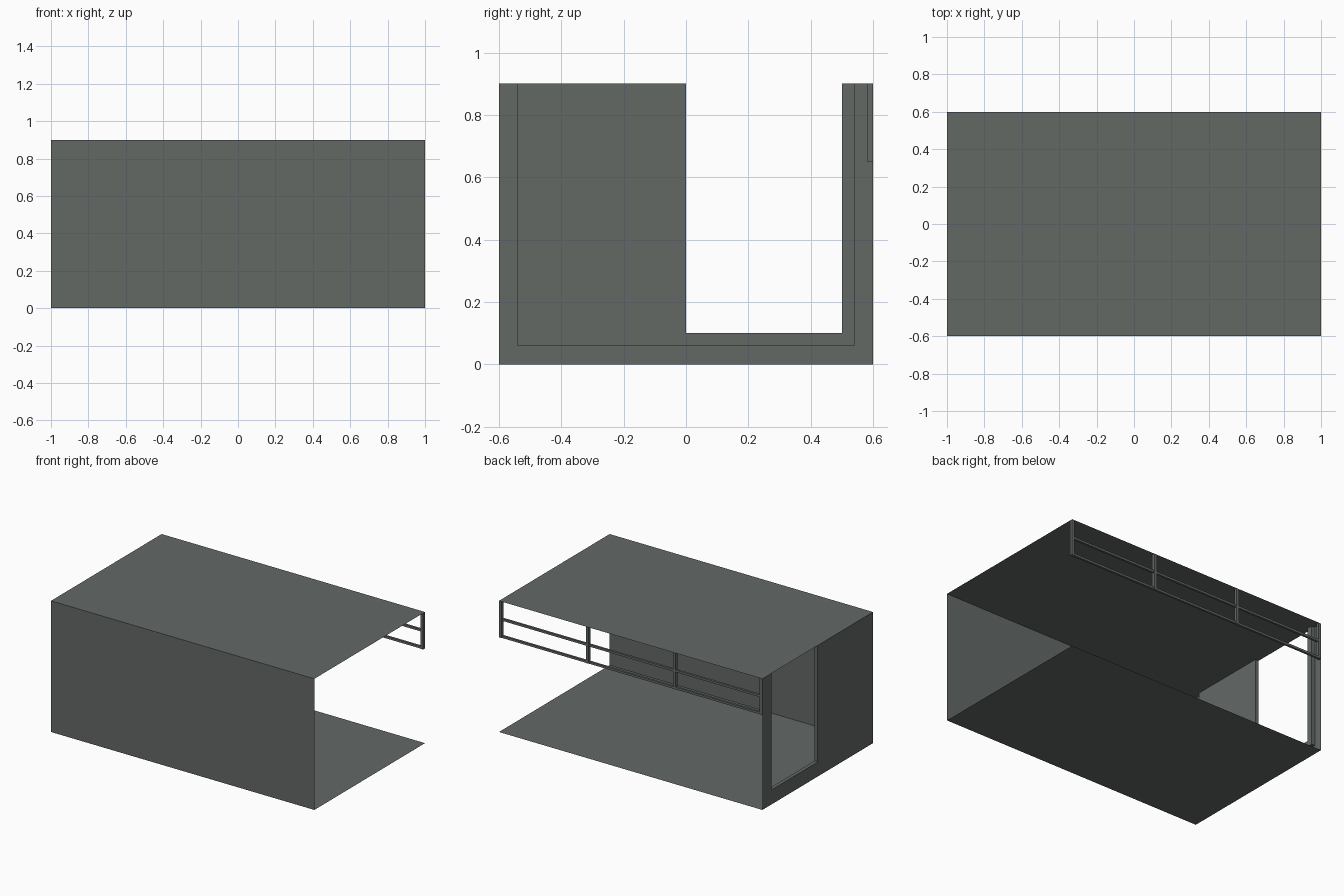
import bpy

if "Cube" in bpy.data.objects:
    bpy.data.objects.remove(bpy.data.objects["Cube"])

grey = bpy.data.materials.new("dark green grey")
grey.diffuse_color = (0.125, 0.14, 0.131, 1)
grey.use_nodes = True
grey.node_tree.nodes["Principled BSDF"].inputs["Base Color"].default_value = grey.diffuse_color


def mesh_object(name, verts, faces):
    me = bpy.data.meshes.new(name)
    me.from_pydata(verts, [], faces)
    me.materials.append(grey)
    me.update()
    ob = bpy.data.objects.new(name, me)
    bpy.context.collection.objects.link(ob)
    return ob


def box(name, x0, x1, y0, y1, z0, z1):
    v = [(x, y, z) for x in (x0, x1) for y in (y0, y1) for z in (z0, z1)]
    f = [(0, 1, 3, 2), (4, 6, 7, 5), (0, 4, 5, 1),
         (2, 3, 7, 6), (0, 2, 6, 4), (1, 5, 7, 3)]
    return mesh_object(name, v, f)


X, Y, H = 1.0, 0.6, 0.9

# Thin sheets: floor, roof and front wall
mesh_object("floor", [(-X, -Y, 0), (-X, Y, 0), (X, Y, 0), (X, -Y, 0)], [(0, 1, 2, 3)])
mesh_object("roof", [(-X, -Y, H), (X, -Y, H), (X, Y, H), (-X, Y, H)], [(0, 1, 2, 3)])
mesh_object("front_wall", [(-X, -Y, 0), (X, -Y, 0), (X, -Y, H), (-X, -Y, H)], [(0, 1, 2, 3)])


# Left wall: outline with a doorway notch, given its outer margin
def doorway_profile(margin):
    a = Y - margin
    return [(-a, margin), (a, margin), (a, H), (0.5, H),
            (0.5, 0.1), (0, 0.1), (0, H), (-a, H)]


mesh_object("left_wall", [(-X, y, z) for y, z in doorway_profile(0)],
            [tuple(reversed(range(8)))])

# Raised lining on the inside of the left wall
prof = doorway_profile(0.06)
verts = [(x, y, z) for x in (-X, -X + 0.025) for y, z in prof]
sides = [(i, (i + 1) % 8, (i + 1) % 8 + 8, i + 8) for i in range(8) if i not in (2, 6)]
mesh_object("left_wall_lining", verts, [tuple(range(8, 16))] + sides)

# Hanging railing along the back edge of the roof
P = 0.02
for i in range(4):
    x = -X + P / 2 + i * (2 * X - P) / 3
    box(f"railing_post_{i + 1}", x - P / 2, x + P / 2, Y - P, Y, 0.65, H)
R = 0.015
for name, z in (("lower_rail", 0.65), ("middle_rail", 0.768)):
    box(name, -X + 0.002, X - 0.002, Y - P / 2 - R / 2, Y - P / 2 + R / 2, z, z + R)
